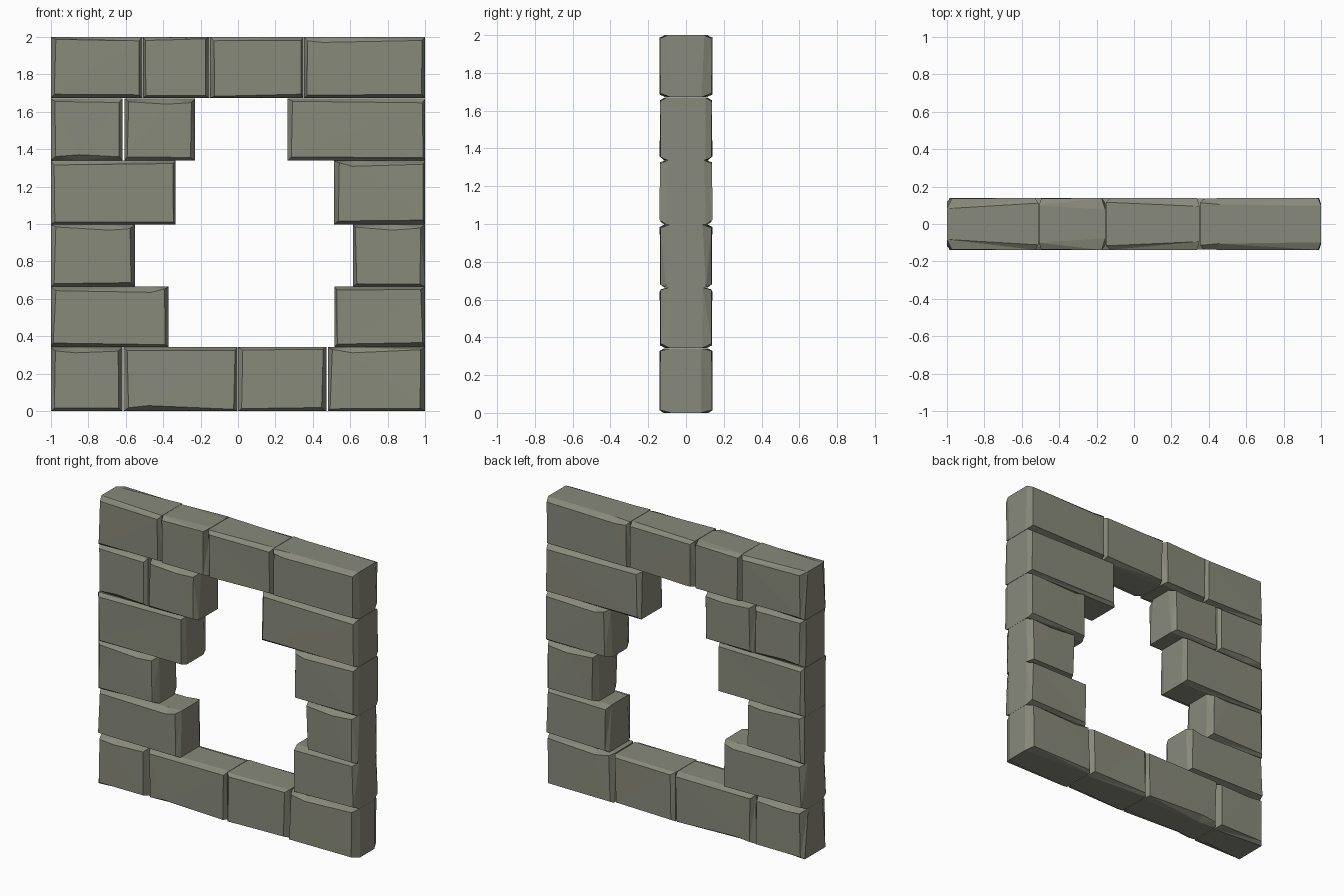
import bpy, bmesh, random

if "Cube" in bpy.data.objects:
    bpy.data.objects.remove(bpy.data.objects["Cube"])

random.seed(11)
HALF = 0.14  # half wall thickness

stone_mat = bpy.data.materials.new("grey_green_stone")
stone_mat.diffuse_color = (0.25, 0.255, 0.2, 1)
stone_mat.use_nodes = True
stone_mat.node_tree.nodes["Principled BSDF"].inputs["Base Color"].default_value = stone_mat.diffuse_color

# Courses from the ground up: bottom, top, then stones as
# (left, right, chipped edge, chip position along the edge)
COURSES = [
    (0.0, 0.342, [(-1, -0.618, 'top', 0.35), (-0.612, -0.003, 'bottom', 0.22),
                  (0, 0.472, '', 0), (0.48, 1, 'top', 0.25)]),
    (0.343, 0.665, [(-1, -0.37, 'top', 0.85), (0.515, 1, '', 0)]),
    (0.665, 0.997, [(-1, -0.55, 'top', 0.7), (0.613, 1, 'top', 0.55)]),
    (0.998, 1.338, [(-1, -0.333, '', 0), (0.513, 1, 'top', 0.2)]),
    (1.34, 1.67, [(-1, -0.618, 'bottom', 0.4), (-0.605, -0.23, 'top', 0.6),
                  (0.265, 1, '', 0)]),
    (1.672, 2.0, [(-1, -0.51, '', 0), (-0.508, -0.153, '', 0),
                  (-0.15, 0.35, '', 0), (0.353, 1, 'top', 0.15)]),
]


def stone(name, x0, x1, z0, z1, chip, along):
    """Rough block: full-size middle with worn, tapered front and back faces."""
    r = random.uniform
    outline = []  # outer x, outer z, face x, face z, shoulder depth, face depth
    corners = [(x0, z0, 1, 1), (x1, z0, -1, 1), (x1, z1, -1, -1), (x0, z1, 1, -1)]
    for i, (x, z, sx, sz) in enumerate(corners):
        outline.append((x, z, x + sx * r(0.012, 0.028), z + sz * r(0.01, 0.024),
                        r(0.075, 0.118), r(0.134, HALF)))
        # Extra point along the edge where the stone is chipped
        if (i, chip) in ((0, 'bottom'), (2, 'top')):
            xm = x0 + (x1 - x0) * along
            outline.append((xm, z, xm, z + sz * 0.03, r(0.09, 0.11), HALF - 0.002))
    bm = bmesh.new()
    rings = [[bm.verts.new((p[2], -p[5], p[3])) for p in outline],
             [bm.verts.new((p[0], -p[4], p[1])) for p in outline],
             [bm.verts.new((p[0], p[4], p[1])) for p in outline],
             [bm.verts.new((p[2], p[5], p[3])) for p in outline]]
    n = len(outline)
    for a, b in zip(rings, rings[1:]):
        for i in range(n):
            j = (i + 1) % n
            bm.faces.new((a[i], a[j], b[j], b[i]))
    bm.faces.new(rings[0])
    bm.faces.new(rings[-1])
    bmesh.ops.recalc_face_normals(bm, faces=bm.faces)
    bmesh.ops.triangulate(bm, faces=bm.faces)
    mesh = bpy.data.meshes.new(name)
    bm.to_mesh(mesh)
    bm.free()
    mesh.materials.append(stone_mat)
    bpy.context.collection.objects.link(bpy.data.objects.new(name, mesh))


# Lay every course of the broken wall
for row, (z0, z1, stones) in enumerate(COURSES, 1):
    for col, (x0, x1, chip, along) in enumerate(stones, 1):
        stone(f"wall_stone_course{row}_{col}", x0, x1, z0, z1, chip, along)
